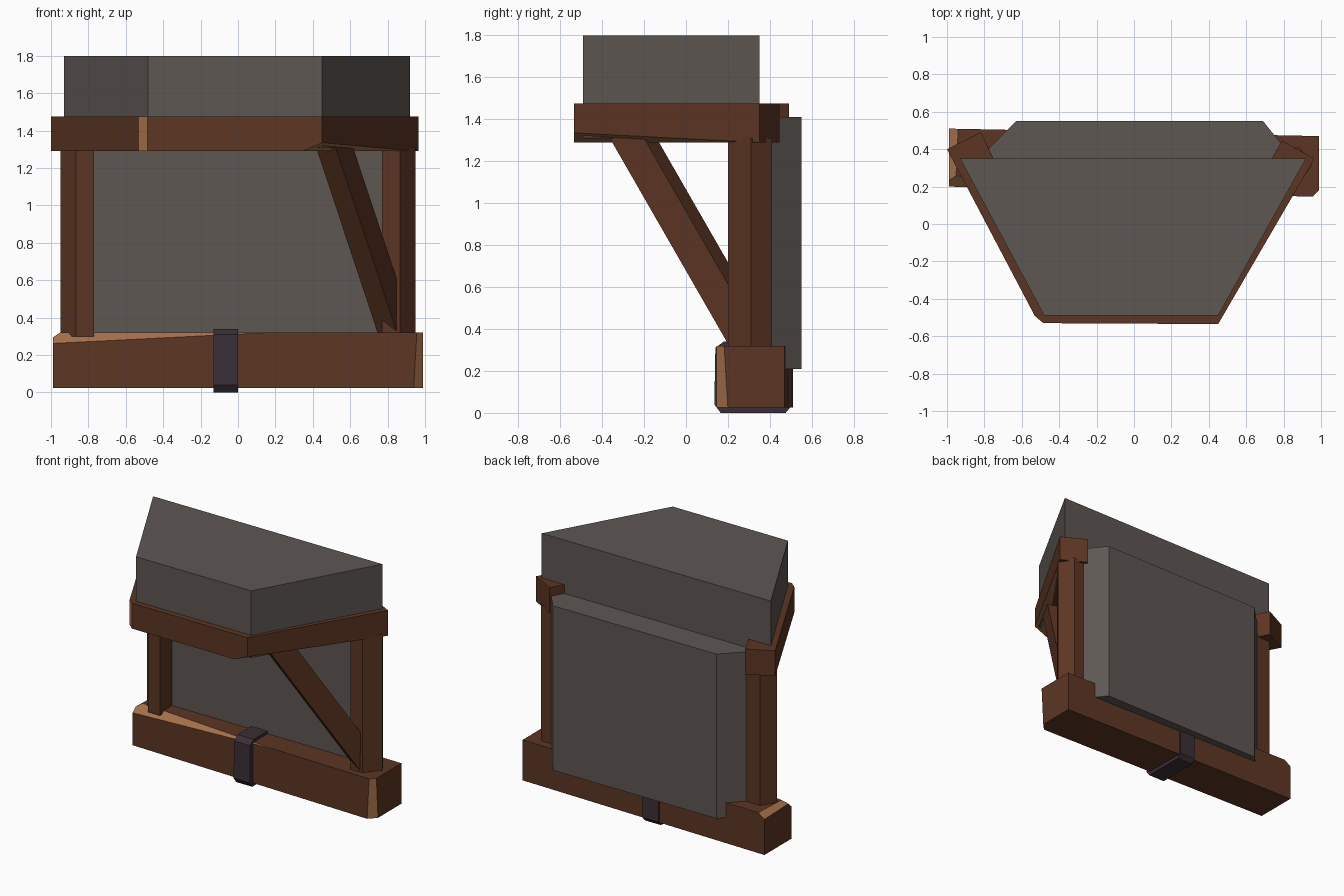
import bpy, bmesh
from mathutils import Vector, Matrix

if "Cube" in bpy.data.objects:
    bpy.data.objects.remove(bpy.data.objects["Cube"])


def material(name, rgb):
    m = bpy.data.materials.new(name)
    m.diffuse_color = (*rgb, 1)
    m.use_nodes = True
    m.node_tree.nodes["Principled BSDF"].inputs["Base Color"].default_value = m.diffuse_color
    return m


WOOD = material("dark wood", (0.108, 0.036, 0.017))
WORN = material("worn light wood", (0.38, 0.165, 0.07))
STONE = material("grey stone", (0.112, 0.095, 0.088))
IRON = material("dark iron", (0.043, 0.028, 0.038))


def finish(name, bm, *mats):
    bmesh.ops.recalc_face_normals(bm, faces=bm.faces[:])
    mesh = bpy.data.meshes.new(name)
    bm.to_mesh(mesh)
    bm.free()
    for m in mats:
        mesh.materials.append(m)
    ob = bpy.data.objects.new(name, mesh)
    bpy.context.collection.objects.link(ob)
    return ob


def chip(bm, a, b, c):
    """Slice off the edge beyond the plane a-b-c and leave a worn, light face."""
    a, b, c = Vector(a), Vector(b), Vector(c)
    n = (b - a).cross(c - a).normalized()
    mid = sum((v.co for v in bm.verts), Vector()) / len(bm.verts)
    if n.dot(mid - a) > 0:
        n = -n
    cut = bmesh.ops.bisect_plane(bm, geom=bm.verts[:] + bm.edges[:] + bm.faces[:],
                                 plane_co=a, plane_no=n, clear_outer=True)
    edges = [e for e in cut["geom_cut"] if isinstance(e, bmesh.types.BMEdge)]
    for f in bmesh.ops.holes_fill(bm, edges=edges, sides=0)["faces"]:
        f.material_index = 1


def prism(name, outline, z0, z1, *mats, chips=()):
    bm = bmesh.new()
    base = bm.faces.new([bm.verts.new((x, y, z0)) for x, y in outline])
    top = bmesh.ops.extrude_face_region(bm, geom=[base], use_keep_orig=True)["geom"]
    bmesh.ops.translate(bm, vec=(0, 0, z1 - z0),
                        verts=[v for v in top if isinstance(v, bmesh.types.BMVert)])
    bmesh.ops.recalc_face_normals(bm, faces=bm.faces[:])
    for pts in chips:
        chip(bm, *pts)
    return finish(name, bm, *mats)


# Stone block on top and chamfered stone slab at the back
prism("upper_stone_block", [(-0.93, 0.35), (-0.48, -0.49), (0.45, -0.49), (0.92, 0.35)],
      1.31, 1.8, STONE)
prism("back_stone_slab", [(-0.84, 0.34), (0.86, 0.34), (0.69, 0.55), (-0.63, 0.55)],
      0.21, 1.41, STONE)

# Wooden frame wrapping the stone block on three sides
prism("upper_frame", [(-0.51, -0.53), (0.45, -0.535), (0.965, 0.35), (0.79, 0.445),
                      (0.35, -0.34), (-0.41, -0.34), (-0.82, 0.49), (-1.0, 0.40)],
      1.29, 1.475, WOOD, WORN, chips=[
          ((-0.532, -0.49, 1.3), (-0.485, -0.53, 1.3), (-0.485, -0.53, 1.45)),
          ((0.45, -0.535, 1.335), (0.88, 0.21, 1.295), (0.39, -0.47, 1.29))])

# Heavy bottom beam with worn edges
prism("bottom_beam", [(-0.99, 0.2), (0.99, 0.145), (0.99, 0.47), (-0.99, 0.51)],
      0.025, 0.32, WOOD, WORN, chips=[
          ((-0.99, 0.2, 0.262), (0, 0.1725, 0.312), (-0.99, 0.26, 0.32)),
          ((0.94, 0.146, 0.04), (0.955, 0.146, 0.3), (0.99, 0.195, 0.1)),
          ((-0.99, 0.2, 0.295), (-0.99, 0.51, 0.285), (-0.945, 0.4, 0.32))])

# Corner posts, with the outer faces following the slanted frame
for side, name in ((-1, "left_post"), (1, "right_post")):
    prism(name, [(side * x, y) for x, y in
                 ((0.77, 0.2), (0.865, 0.2), (0.95, 0.31), (0.885, 0.41), (0.77, 0.41))],
          0.3, 1.31, WOOD)

# Diagonal brace under the right side of the frame
top, foot = Vector((0.505, -0.272, 1.345)), Vector((0.845, 0.317, 0.32))
d = (foot - top).normalized()
n = Vector((0.865, -0.5, 0))
n = (n - d * n.dot(d)).normalized()
w = d.cross(n)
bm = bmesh.new()
bmesh.ops.create_cube(bm, size=1)
size = Matrix.Diagonal((0.12, 0.157, (foot - top).length, 1))
rot = Matrix((n, w, d)).transposed().to_4x4()
bmesh.ops.transform(bm, verts=bm.verts[:],
                    matrix=Matrix.Translation((top + foot) / 2) @ rot @ size)
finish("diagonal_brace", bm, WOOD)

# Iron strap around the beam: chamfered ring section swept across x
strap = prism("iron_strap", [(0.135, 0.04), (0.165, 0.0), (0.475, 0.0), (0.5, 0.03),
                             (0.5, 0.3), (0.47, 0.34), (0.18, 0.34), (0.14, 0.31)],
              -0.13, 0.0, IRON)
strap.data.transform(Matrix(((0, 0, 1, 0), (1, 0, 0, 0), (0, 1, 0, 0), (0, 0, 0, 1))))
